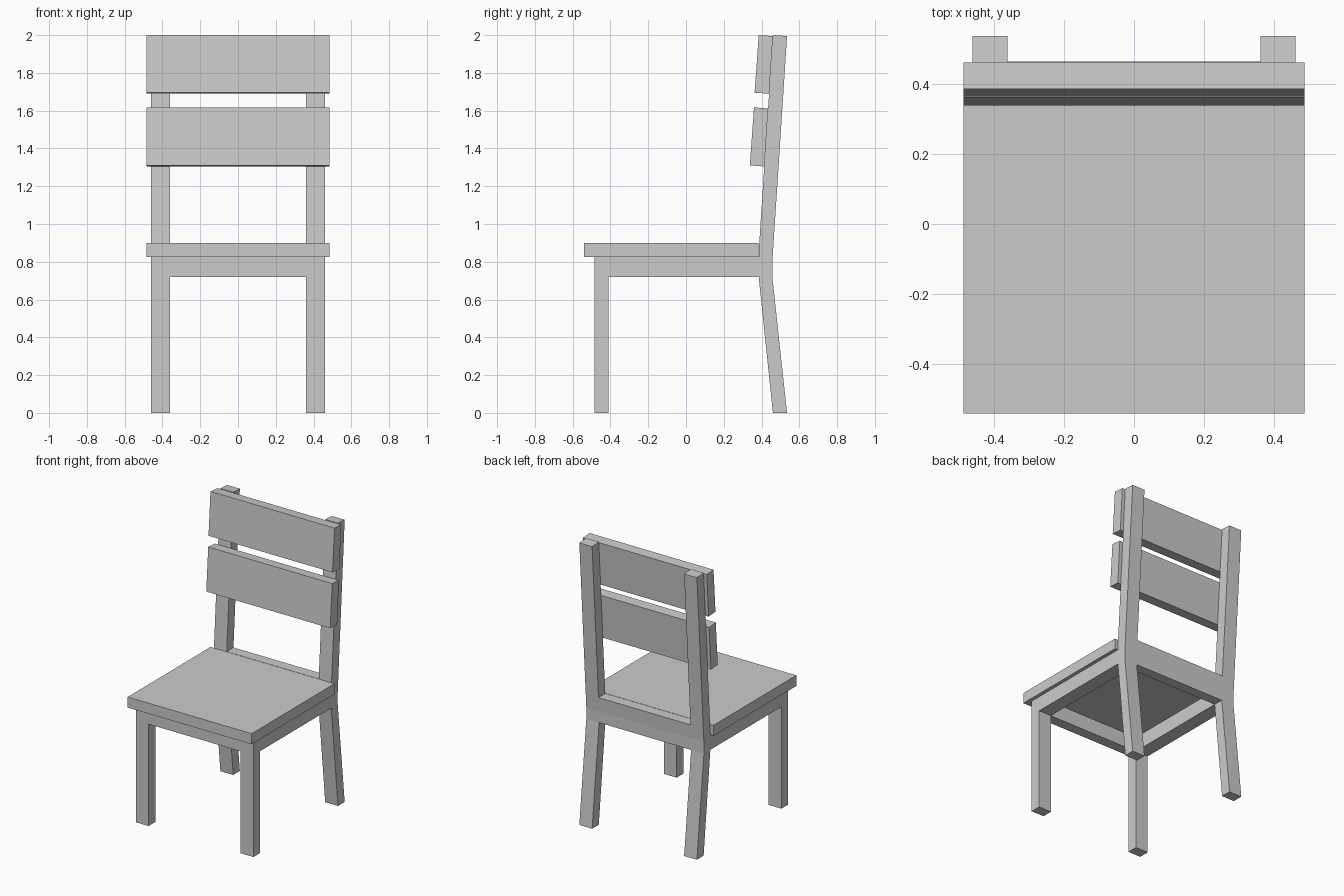
import bpy
import bmesh
from math import radians

if "Cube" in bpy.data.objects:
    bpy.data.objects.remove(bpy.data.objects["Cube"])

grey = bpy.data.materials.new("plain grey")
grey.use_nodes = True
colour = (0.6, 0.6, 0.6, 1)
grey.diffuse_color = colour
grey.node_tree.nodes["Principled BSDF"].inputs["Base Color"].default_value = colour


def extrude_x(name, profile, x0, x1):
    """Solid from a side profile of (y, z) points, swept from x0 to x1."""
    bm = bmesh.new()
    face = bm.faces.new([bm.verts.new((x0, y, z)) for y, z in profile])
    swept = bmesh.ops.extrude_face_region(bm, geom=[face])["geom"]
    bmesh.ops.translate(bm, vec=(x1 - x0, 0, 0),
                        verts=[g for g in swept if isinstance(g, bmesh.types.BMVert)])
    bmesh.ops.recalc_face_normals(bm, faces=bm.faces)
    mesh = bpy.data.meshes.new(name)
    bm.to_mesh(mesh)
    bm.free()
    mesh.materials.append(grey)
    obj = bpy.data.objects.new(name, mesh)
    bpy.context.collection.objects.link(obj)
    return obj


def box_profile(y0, y1, z0, z1):
    return [(y0, z0), (y1, z0), (y1, z1), (y0, z1)]


RAIL, SEAT, TOP = 0.72, 0.825, 0.9
OUT, IN = 0.46, 0.36

# Side frames: front leg, side rail and bent rear post in one outline
side = [(-0.485, 0), (-0.41, 0), (-0.41, RAIL), (0.385, RAIL), (0.46, 0),
        (0.535, 0), (0.457, RAIL), (0.457, 0.8), (0.535, 1.995), (0.46, 2),
        (0.388, TOP), (0.385, SEAT), (-0.485, SEAT)]
frame = extrude_x("frame", side, IN, OUT)
other_side = extrude_x("right_side_frame", side, -OUT, -IN)

# Cross rails, joined into the frame
front_rail = extrude_x("front_rail", box_profile(-0.485, -0.41, RAIL, SEAT), -0.4, 0.4)
rear = [(0.385, RAIL), (0.457, RAIL), (0.457, 0.8), (0.4635, TOP), (0.388, TOP), (0.385, SEAT)]
rear_rail = extrude_x("rear_rail", rear, -0.4, 0.4)

bpy.context.view_layer.objects.active = frame
for part in (front_rail, rear_rail, other_side):
    union = frame.modifiers.new("join", "BOOLEAN")
    union.operation, union.solver, union.object = "UNION", "EXACT", part
    bpy.ops.object.modifier_apply(modifier=union.name)
    bpy.data.objects.remove(part)

# Merge flat areas left by the joins
bm = bmesh.new()
bm.from_mesh(frame.data)
bmesh.ops.remove_doubles(bm, verts=bm.verts, dist=0.0005)
bmesh.ops.dissolve_limit(bm, angle_limit=radians(0.5), verts=bm.verts, edges=bm.edges)
bm.to_mesh(frame.data)
bm.free()

# Seat board
extrude_x("seat", box_profile(-0.54, 0.385, SEAT, TOP), -0.485, 0.485)

# Leaning back slats, fixed to the front of the posts
for name, low, high in (("lower_slat", 1.31, 1.617), ("upper_slat", 1.695, 2.0)):
    def post(z):
        return 0.388 + (z - TOP) * 0.0655
    extrude_x(name, [(post(low) - 0.077, low), (post(low), low - 0.005),
                     (post(high), high - 0.005), (post(high) - 0.075, high)], -0.485, 0.485)
